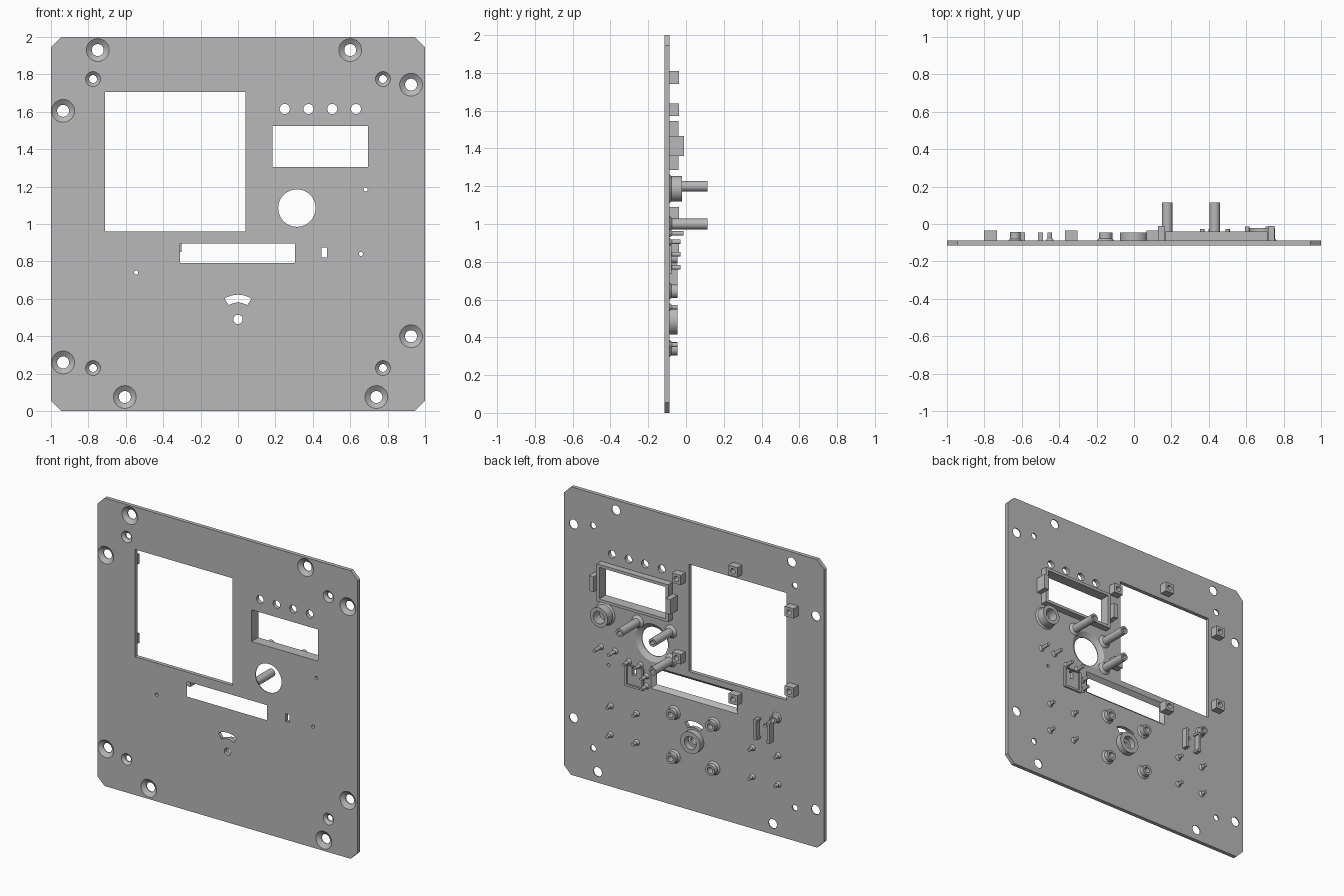
import bpy, bmesh, math
from mathutils import Vector

if "Cube" in bpy.data.objects:
    bpy.data.objects.remove(bpy.data.objects["Cube"])

BACK = -0.088          # y of the panel's rear face; h is measured from here
THICK = 0.027

grey = bpy.data.materials.new("panel grey")
grey.diffuse_color = (0.48, 0.48, 0.48, 1)
grey.use_nodes = True
grey.node_tree.nodes["Principled BSDF"].inputs["Base Color"].default_value = grey.diffuse_color


def lathe(bm, x, z, profile, seg=24):
    """Revolve a closed (radius, h) outline round an axis along y."""
    rings = []
    for r, h in profile:
        if r == 0:
            rings.append([bm.verts.new((x, BACK + h, z))] * seg)
        else:
            rings.append([bm.verts.new((x + r * math.cos(a), BACK + h, z + r * math.sin(a)))
                          for a in (2 * math.pi * i / seg for i in range(seg))])
    for a, b in zip(rings, rings[1:] + rings[:1]):
        for i in range(seg):
            j = (i + 1) % seg
            vs = list(dict.fromkeys((a[i], a[j], b[j], b[i])))
            if len(vs) > 2:
                bm.faces.new(vs)


def disc(bm, x, z, r, h0, h1, seg=24):
    lathe(bm, x, z, [(0, h0), (r, h0), (r, h1), (0, h1)], seg)


def tube(bm, x, z, ri, ro, h, flare=0.0):
    """Open ring, optionally with a flared foot."""
    pts = [(ri, -0.005), (ro + flare, -0.005), (ro + flare, 0)]
    pts += [(ro, flare)] if flare else []
    lathe(bm, x, z, pts + [(ro, h), (ri, h)])


def prism(bm, lower, h0, upper, h1):
    a = [bm.verts.new((x, BACK + h0, z)) for x, z in lower]
    b = [bm.verts.new((x, BACK + h1, z)) for x, z in upper]
    bm.faces.new(a)
    bm.faces.new(b)
    for i in range(len(a)):
        j = (i + 1) % len(a)
        bm.faces.new((a[i], a[j], b[j], b[i]))


def rect(x0, x1, z0, z1, g=0.0):
    return [(x0 - g, z0 - g), (x1 + g, z0 - g), (x1 + g, z1 + g), (x0 - g, z1 + g)]


def block(bm, x0, x1, z0, z1, h, h0=-0.005):
    prism(bm, rect(x0, x1, z0, z1), h0, rect(x0, x1, z0, z1), h)


def finish(name, bm, cutter=None):
    """Turn a bmesh into an object, cutting away the cutter bmesh."""
    objs = []
    for n, b in ((name, bm), (name + "_cutter", cutter)):
        if b is None:
            continue
        bmesh.ops.recalc_face_normals(b, faces=b.faces[:])
        me = bpy.data.meshes.new(n)
        b.to_mesh(me)
        b.free()
        me.materials.append(grey)
        ob = bpy.data.objects.new(n, me)
        bpy.context.collection.objects.link(ob)
        objs.append(ob)
    ob = objs[0]
    if cutter is not None:
        mod = ob.modifiers.new("cut", 'BOOLEAN')
        mod.operation, mod.solver, mod.object = 'DIFFERENCE', 'EXACT', objs[1]
        deps = bpy.context.evaluated_depsgraph_get()
        baked = bpy.data.meshes.new_from_object(ob.evaluated_get(deps))
        ob.modifiers.clear()
        ob.data = baked
        bpy.data.objects.remove(objs[1])
    bpy.ops.object.select_all(action='DESELECT')
    ob.select_set(True)
    bpy.context.view_layer.objects.active = ob
    bpy.ops.object.shade_smooth_by_angle(angle=math.radians(30))
    return ob


# --- panel with clipped corners and all openings
panel, cut = bmesh.new(), bmesh.new()
c = 0.055
outline = [(-1 + c, 0), (1 - c, 0), (1, c), (1, 2 - c), (1 - c, 2), (-1 + c, 2), (-1, 2 - c), (-1, c)]
prism(panel, outline, -THICK, outline, 0)
F, T = -THICK - 0.01, 0.01
window = (-0.71, 0.04, 0.96, 1.705)
block(cut, *window, T, F)                              # large window
display = (0.185, 0.695, 1.305, 1.525)
block(cut, *display, T, F)                             # display opening
slot = (-0.31, 0.305, 0.79, 0.895)
prism(cut, rect(*slot, -0.003), -THICK - 0.003, rect(*slot, 0.028), 0.003)
block(cut, 0.447, 0.475, 0.82, 0.875, T, F)            # small switch opening
lathe(cut, 0.315, 1.085, [(0, F), (0.1, F), (0.1, -0.022), (0.137, 0.003), (0, 0.003)], 48)
for x, z in ((-0.75, 1.93), (0.6, 1.93), (0.925, 1.745), (-0.935, 1.605),
             (-0.935, 0.26), (0.925, 0.4), (-0.605, 0.075), (0.74, 0.075)):
    lathe(cut, x, z, [(0, F), (0.061, F), (0.061, -THICK), (0.032, -0.006), (0.032, T), (0, T)], 32)
for sx in (-0.775, 0.775):
    for z in (0.23, 1.775):
        lathe(cut, sx, z, [(0, F), (0.04, F), (0.04, -THICK), (0.021, -0.01), (0.021, T), (0, T)])
for x in (0.25, 0.377, 0.504, 0.631):                  # row of lamp holes
    disc(cut, x, 1.615, 0.027, F, T)
for x, z, r in ((0.683, 1.185, 0.011), (0.657, 0.84, 0.011), (-0.545, 0.74, 0.011), (0, 0.49, 0.025)):
    disc(cut, x, z, r, F, T, 20)
arc = [(r * math.sin(a), 0.49 + r * math.cos(a))       # curved pointer slot
       for r, s in ((0.132, 1), (0.09, -1))
       for a in (s * math.radians(-33 + 6.6 * i) for i in range(11))]
prism(cut, arc, F, arc, T)
finish("panel", panel, cut)

# --- drilled square lugs round the large window
lugs, holes = bmesh.new(), bmesh.new()
for x, z in ((-0.335, 1.775), (-0.335, 0.885), (-0.767, 1.605), (-0.767, 1.055), (0.1, 1.605), (0.1, 1.055)):
    block(lugs, x - 0.034, x + 0.034, z - 0.034, z + 0.034, 0.052)
    disc(holes, x, z, 0.018, 0.012, 0.07, 20)
finish("window_lugs", lugs, holes)

# --- raised frame round the display, with side clips
frame, hole = bmesh.new(), bmesh.new()
outer = rect(0.165, 0.715, 1.285, 1.545)
prism(frame, outer, -0.003, outer, 0.047)
block(hole, *display, 0.06, -0.02)
finish("display_frame", frame, hole)
clips = bmesh.new()
for s in (-1, 1):
    a, b = sorted((0.44 + s * 0.277, 0.44 + s * 0.312))
    block(clips, a, b, 1.36, 1.465, 0.078)
finish("display_clips", clips)

# --- long standoff posts with pilot holes
posts = bmesh.new()
for x, z in ((0.178, 1.2), (0.432, 1.2), (0.178, 1.0)):
    lathe(posts, x, z, [(0, -0.005), (0.045, -0.005), (0.045, 0), (0.028, 0.015), (0.028, 0.203),
                        (0.014, 0.203), (0.014, 0.15), (0, 0.15)])
finish("standoff_posts", posts)

# --- socket ring behind the upper lamp
ring = bmesh.new()
tube(ring, 0.685, 1.187, 0.043, 0.068, 0.067, 0.01)
finish("lamp_ring", ring)

# --- arched holder with round pocket
holder, pocket = bmesh.new(), bmesh.new()
arch = [(0.577, 0.742), (0.735, 0.742)] + [
    (0.656 + 0.079 * math.cos(math.pi * i / 16), 0.848 + 0.079 * math.sin(math.pi * i / 16)) for i in range(17)]
prism(holder, arch, -0.003, arch, 0.098)
disc(pocket, 0.656, 0.84, 0.058, -0.02, 0.12, 32)
block(pocket, 0.615, 0.697, 0.72, 0.84, 0.12, 0.06)
finish("arched_holder", holder, pocket)

# --- thin frame round the small switch
sw, swhole = bmesh.new(), bmesh.new()
block(sw, 0.385, 0.525, 0.735, 0.885, 0.012)
block(swhole, 0.4, 0.51, 0.75, 0.88, 0.05, -0.02)
finish("switch_frame", sw, swhole)

# --- round bosses and pointer ring
bosses = bmesh.new()
for x in (-0.152, 0.152):
    for z in (0.34, 0.645):
        tube(bosses, x, z, 0.02, 0.036, 0.042, 0.011)
tube(bosses, -0.635, 0.82, 0.016, 0.028, 0.044, 0.008)
finish("screw_bosses", bosses)
hub = bmesh.new()
tube(hub, 0, 0.49, 0.045, 0.076, 0.042)
finish("pointer_ring", hub)

# --- small locating pins
pins = bmesh.new()
spots = [(x, z, 0.042) for x in (-0.648, -0.45, 0.44, 0.64) for z in (0.36, 0.56)]
spots += [(0.605, 0.95, 0.075), (0.715, 0.95, 0.075), (0.5, 0.905, 0.06), (0.41, 0.905, 0.06),
          (0.365, 0.84, 0.06), (0.365, 0.77, 0.06)]
for x, z, h in spots:
    lathe(pins, x, z, [(0, -0.005), (0.021, -0.005), (0.021, 0), (0.012, 0.013), (0.012, h), (0, h)], 16)
finish("locating_pins", pins)

# --- pair of upright rails
rails = bmesh.new()
for x in (-0.495, -0.6):
    block(rails, x - 0.009, x + 0.009, 0.645, 0.785, 0.042)
    for z in (0.645, 0.771):
        s = 0.012 if x > -0.545 else -0.012
        block(rails, x - s - 0.006, x - s + 0.006, z, z + 0.014, 0.042)
finish("upright_rails", rails)
